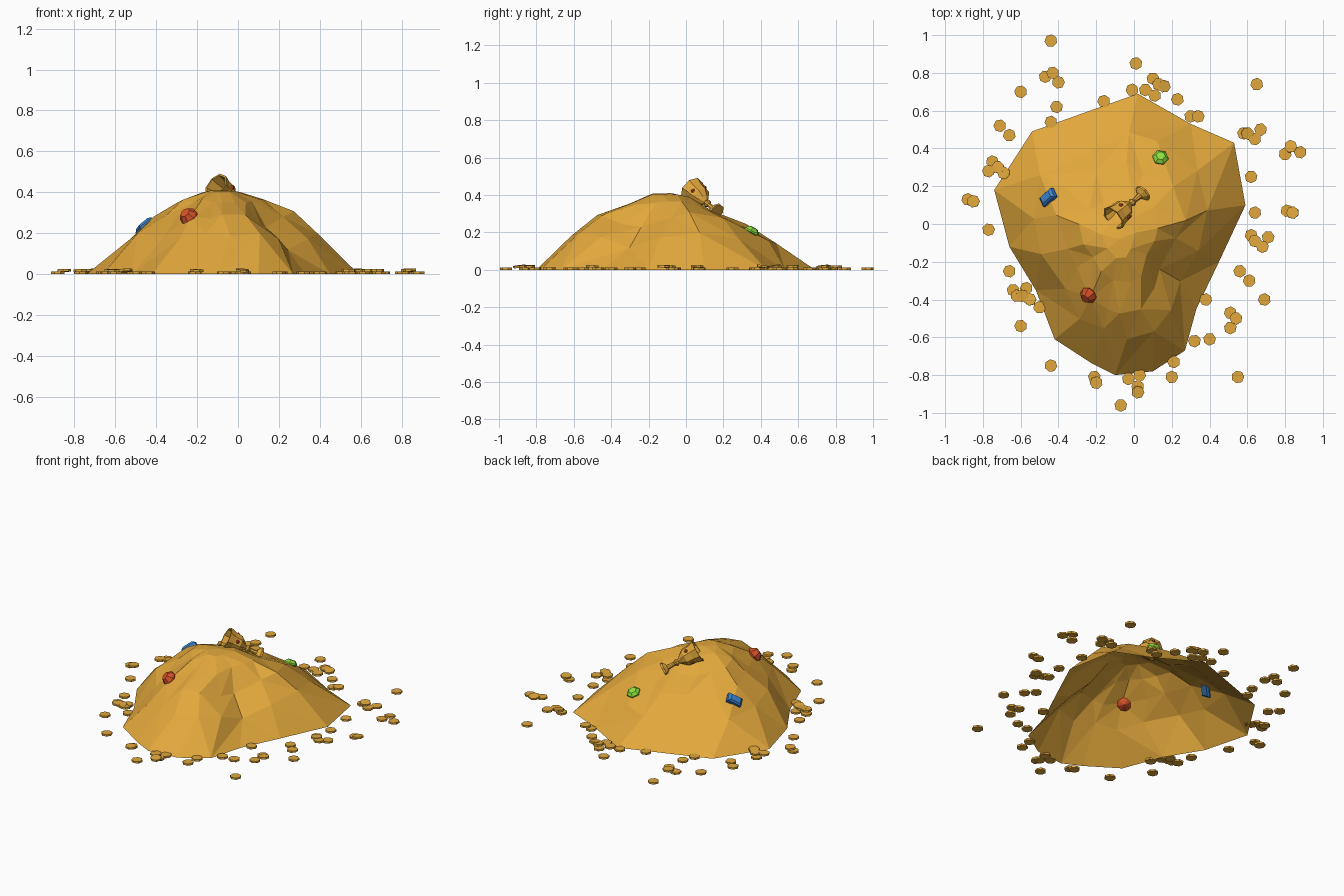
import bpy, bmesh, math, random
from mathutils import Vector, Matrix
from mathutils.bvhtree import BVHTree

if "Cube" in bpy.data.objects:
    bpy.data.objects.remove(bpy.data.objects["Cube"])

random.seed(4)


def material(name, rgb):
    m = bpy.data.materials.new(name)
    m.diffuse_color = (*rgb, 1)
    m.use_nodes = True
    m.node_tree.nodes["Principled BSDF"].inputs["Base Color"].default_value = m.diffuse_color
    return m


GOLD = material("gold", (0.76, 0.39, 0.045))
RED = material("red", (0.66, 0.08, 0.02))
GREEN = material("green", (0.26, 0.74, 0.05))
BLUE = material("blue", (0.045, 0.23, 0.63))


def finish(bm, name, mat, matrix=None, fix=True):
    if fix:
        bmesh.ops.recalc_face_normals(bm, faces=bm.faces)
    me = bpy.data.meshes.new(name)
    bm.to_mesh(me)
    bm.free()
    ob = bpy.data.objects.new(name, me)
    me.materials.append(mat)
    if matrix:
        ob.matrix_world = matrix
    bpy.context.collection.objects.link(ob)
    return ob


def lathe(bm, profile, sides, matrix=Matrix()):
    """Turn (radius, height) points round z; a zero radius makes a pole."""
    rings = []
    for r, h in profile:
        count = sides if r else 1
        rings.append([bm.verts.new(matrix @ Vector((
            r * math.cos((i + .5) * math.tau / sides),
            r * math.sin((i + .5) * math.tau / sides), h))) for i in range(count)])
    for a, b in zip(rings, rings[1:]):
        for i in range(sides):
            j = (i + 1) % sides
            if len(a) == 1:
                bm.faces.new((a[0], b[i], b[j]))
            elif len(b) == 1:
                bm.faces.new((a[i], a[j], b[0]))
            else:
                bm.faces.new((a[i], a[j], b[j], b[i]))


def frame(origin, axis, hint=(1, 0, 0)):
    """Matrix with z along axis and x as near as possible to hint."""
    z = Vector(axis).normalized()
    x = Vector(hint)
    x = (x - z * x.dot(z)).normalized()
    return Matrix.Translation(origin) @ Matrix((x, z.cross(x), z)).transposed().to_4x4()


# Mound: an open faceted shell, rings shrinking from the base outline to the peak
outline = [(.59, .10), (.53, .43), (.30, .53), (.02, .69), (-.26, .59), (-.54, .49),
           (-.74, .18), (-.66, -.12), (-.52, -.35), (-.42, -.61), (-.22, -.74),
           (-.10, -.80), (.10, -.78), (.27, -.67), (.33, -.45), (.45, -.20)]
peak = Vector((-.08, -.08, 0))
# x, y, height, width of local humps and hollows
lumps = [(.28, .08, .04, .15), (.20, -.27, -.075, .14), (-.26, -.40, -.02, .15)]
bm = bmesh.new()
rings = []
# scale, height at front and sides, height at back, step round the outline
for s, side, back, step in [(1, 0, 0, 1), (.74, .19, .145, 1), (.52, .29, .25, 1),
                            (.32, .365, .315, 1), (.14, .408, .385, 2)]:
    ring = []
    for i in range(0, 16, step):
        d = Vector((*outline[i], 0)) - peak
        b = max(0, d.normalized().y)
        if s < 1:
            nxt = Vector((*outline[(i + 1) % 16], 0)) - peak
            d = d.lerp(nxt, random.uniform(0, .45)) * random.uniform(.94, 1.06)
        p = peak + d * s
        p.z = side + (back - side) * b
        if s < 1:
            for x, y, h, w in lumps:
                p.z += h * math.exp(-((p.x - x) ** 2 + (p.y - y) ** 2) / w ** 2)
            p.z += random.uniform(-.012, .012) * (s > .2)
        ring.append(bm.verts.new(p))
    rings.append(ring)
for a, b in zip(rings[:3], rings[1:4]):
    for i in range(16):
        j = (i + 1) % 16
        if random.random() < .5:
            tris = (a[i], a[j], b[j]), (a[i], b[j], b[i])
        else:
            tris = (a[i], a[j], b[i]), (a[j], b[j], b[i])
        for t in tris:
            bm.faces.new(t)
top = bm.verts.new(peak + Vector((0, 0, .41)))
a, b = rings[3], rings[4]
for i in range(8):
    k, v, w = 2 * i, b[i], b[(i + 1) % 8]
    for t in ((v, a[k], a[k + 1]), (v, a[k + 1], w), (w, a[k + 1], a[(k + 2) % 16]), (v, w, top)):
        bm.faces.new(t)
bm.normal_update()
surface = BVHTree.FromBMesh(bm)
finish(bm, "gold_mound", GOLD, fix=False)

# Gems set into the mound, pointed ends inward
round_cut = [(0, .8), (.55, .8), (1, .2), (1, -.1), (0, -1.2)]
brilliant = [(0, .5), (.58, .5), (1, .1), (1, -.1), (0, -.95)]
step_cut = [(0, .5), (.7, .5), (1, .2), (1, -.4), (.7, -.7), (0, -.7)]
for name, mat, x, y, size, stretch, sides, profile, lift in [
        ("red_gem", RED, -.24, -.375, .046, 1, 8, round_cut, 0),
        ("green_gem", GREEN, .14, .35, .043, 1, 6, brilliant, .004),
        ("blue_gem", BLUE, -.45, .14, .040, 1.65, 4, step_cut, .008)]:
    hit, normal, _, _ = surface.ray_cast(Vector((x, y, 2)), Vector((0, 0, -1)))
    bm = bmesh.new()
    lathe(bm, profile, sides, Matrix.Diagonal((size * stretch, size, size, 1)))
    axis = normal + Vector((0, -.5, 0)) if mat == RED else normal
    finish(bm, name, mat, frame(hit + normal * lift, axis, (.9, .4, 0)))

# Goblet lying back on the peak, foot low and rim high
foot, rim = Vector((.05, .165, .31)), Vector((-.11, .03, .43))
pose = frame(foot, rim - foot)
bm = bmesh.new()
lathe(bm, [(0, 0), (.045, 0), (.045, .012), (.016, .03), (.012, .075), (.022, .09),
           (.013, .105), (.032, .125), (.056, .155), (.06, .2), (.072, .24),
           (.062, .24), (.05, .165), (0, .14)], 8)
finish(bm, "goblet", GOLD, pose)

# Small red studs round the goblet bowl
bm = bmesh.new()
for i in range(4):
    t = i * math.tau / 4
    out = Vector((math.cos(t), math.sin(t), 0))
    lathe(bm, [(0, .008), (.006, .008), (.012, 0), (0, -.006)], 6,
          frame(out * .055 + Vector((0, 0, .18)), out, (0, 0, 1)))
finish(bm, "goblet_studs", RED, pose)

# Loose coins scattered round the mound, stacked where they overlap
coins = [(-.44, .97), (-.47, .78), (-.43, .80), (-.40, .75), (-.60, .70), (-.41, .62),
         (-.44, .54), (-.71, .52), (-.66, .47), (-.75, .33), (-.77, .28), (-.72, .30),
         (-.69, .27), (-.88, .13), (-.85, .12), (-.77, -.03), (-.66, -.25), (-.64, -.35),
         (-.57, -.34), (-.62, -.38), (-.59, -.38), (-.55, -.40), (-.50, -.44), (-.60, -.54),
         (-.44, -.75), (-.21, -.81), (-.20, -.84), (-.07, -.96), (-.03, -.82), (.03, -.80),
         (.02, -.86), (.02, -.89), (.20, -.81), (.21, -.73), (.32, -.62), (.40, -.61),
         (.55, -.81), (.51, -.47), (.54, -.50), (.51, -.55), (.38, -.40), (.69, -.40),
         (.61, -.30), (.56, -.25), (.62, -.06), (.64, -.09), (.68, -.12), (.71, -.07),
         (.64, .06), (.81, .07), (.84, .06), (.62, .25), (.80, .37), (.83, .41),
         (.88, .38), (.64, .45), (.67, .50), (.58, .48), (.60, .48), (.65, .74),
         (.30, .57), (.34, .57), (.23, .66), (.01, .85), (-.16, .65), (-.01, .71),
         (.06, .71), (.10, .77), (.13, .74), (.11, .68), (.16, .73)]
bm = bmesh.new()
for n, (x, y) in enumerate(coins):
    level = min(1, sum(math.hypot(x - u, y - v) < .055 for u, v in coins[:n]))
    m = Matrix.Translation((x, y, .012 * level)) @ Matrix.Rotation(random.random(), 4, 'Z')
    if level:
        m = m @ Matrix.Rotation(random.uniform(-.15, .15), 4, 'X')
    lathe(bm, [(0, 0), (.034, 0), (.034, .012), (0, .012)], 7, m)
finish(bm, "loose_coins", GOLD)
